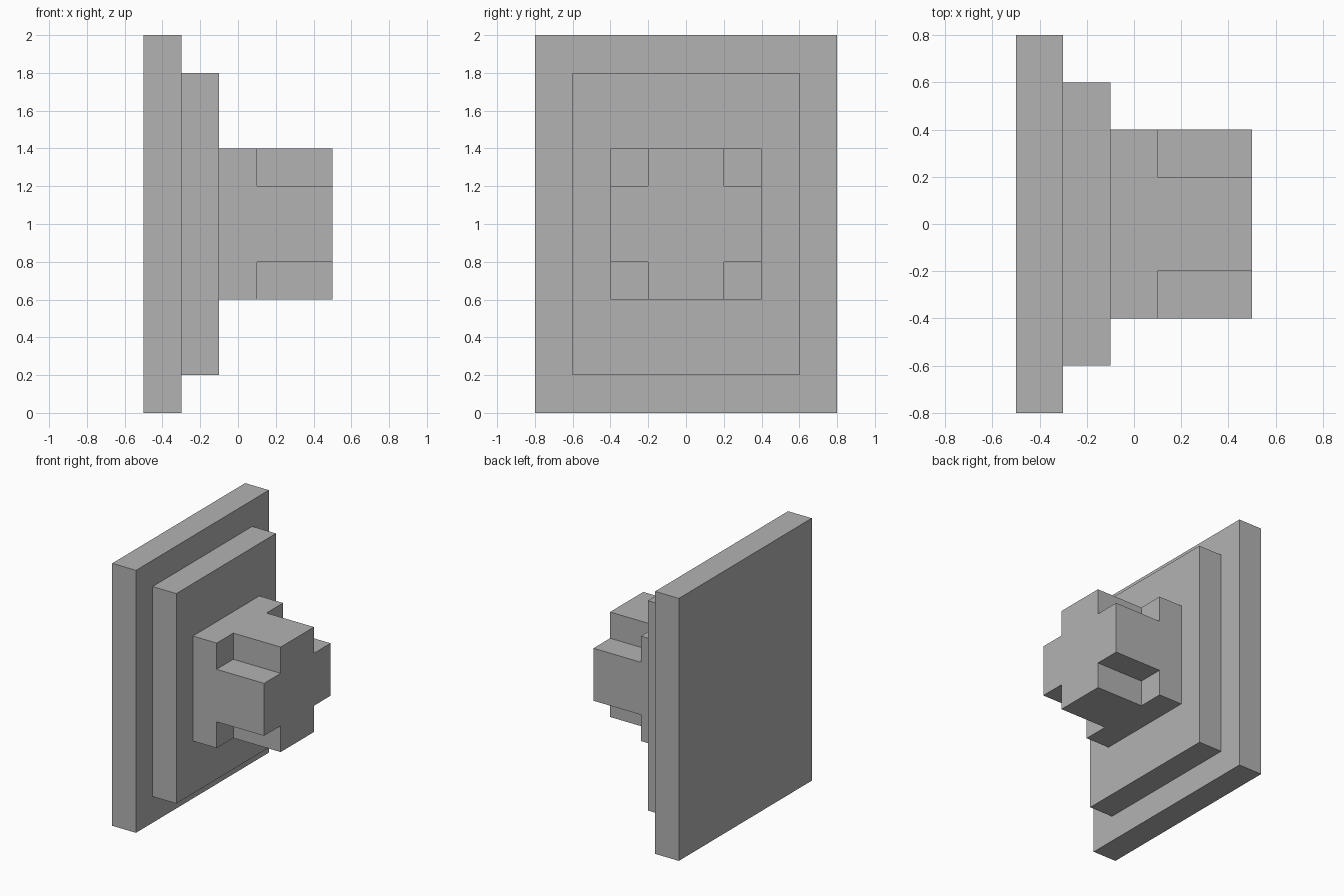
import bpy

default = bpy.data.objects.get("Cube")
if default:
    bpy.data.objects.remove(default, do_unlink=True)

# Single grey material
grey = bpy.data.materials.new("plain grey")
grey.use_nodes = True
color = (0.45, 0.45, 0.45, 1)
grey.diffuse_color = color
grey.node_tree.nodes["Principled BSDF"].inputs["Base Color"].default_value = color


def box(name, x0, x1, width, height, y=0, z=1):
    """Box spanning x0..x1, centred on the given y and z."""
    bpy.ops.mesh.primitive_cube_add(size=1, location=((x0 + x1) / 2, y, z))
    obj = bpy.context.object
    obj.name = obj.data.name = name
    obj.scale = (x1 - x0, width, height)
    bpy.ops.object.transform_apply(location=False, rotation=False, scale=True)
    obj.data.materials.append(grey)
    return obj


# Stepped plates
box("back_plate", -0.5, -0.3, 1.6, 2.0)
box("middle_plate", -0.3, -0.1, 1.2, 1.6)

# Knob with its four outer corners notched into a cross
knob = box("cross_knob", -0.1, 0.5, 0.8, 0.8)
for side in (-1, 1):
    for level in (-1, 1):
        cutter = box("corner_cutter", 0.1, 0.7, 0.4, 0.4,
                     side * 0.4, 1 + level * 0.4)
        notch = knob.modifiers.new("corner_notch", "BOOLEAN")
        notch.operation = "DIFFERENCE"
        notch.solver = "EXACT"
        notch.object = cutter
        bpy.context.view_layer.objects.active = knob
        bpy.ops.object.modifier_apply(modifier=notch.name)
        bpy.data.objects.remove(cutter, do_unlink=True)
